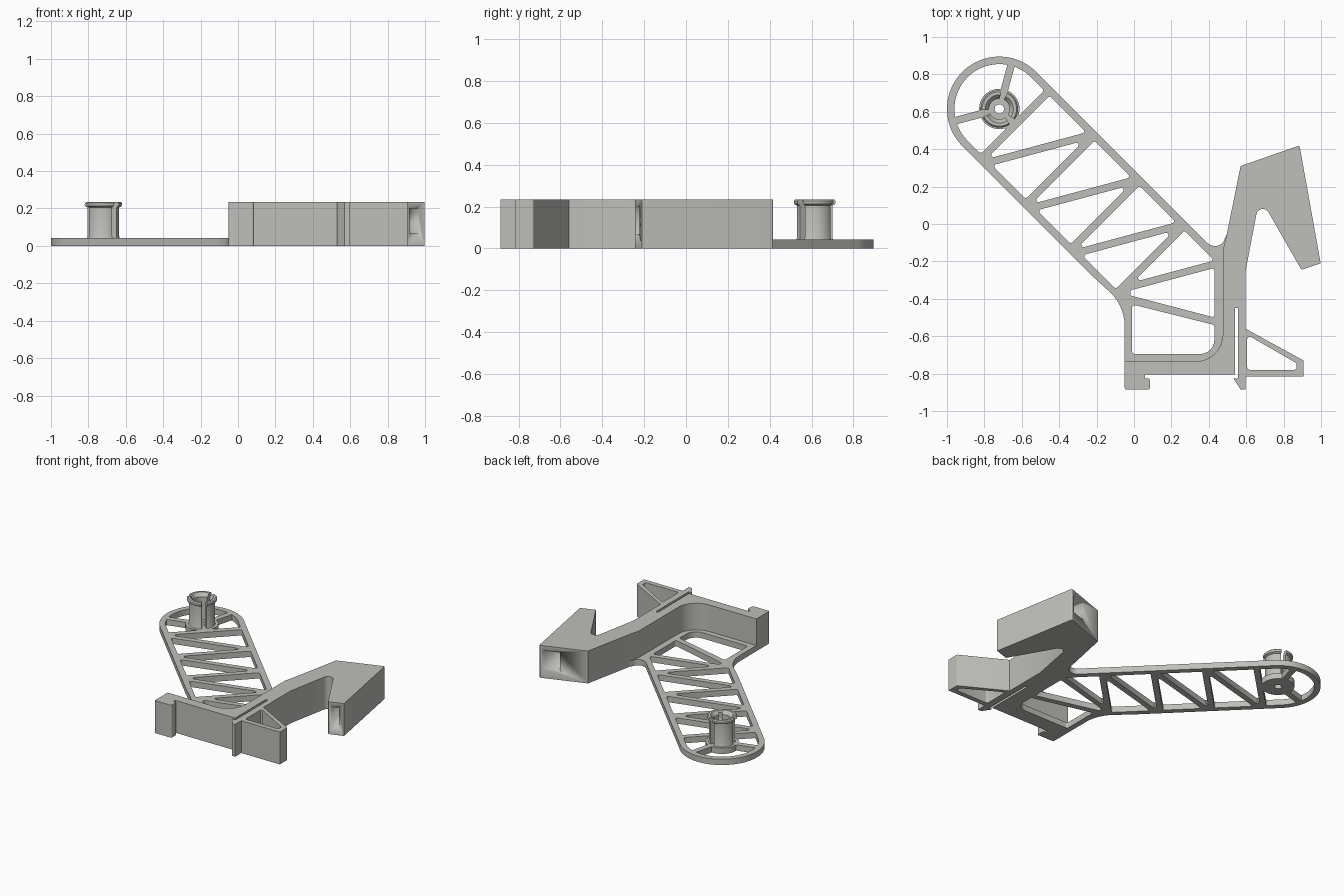
import bpy, bmesh, math
from mathutils import Vector

if "Cube" in bpy.data.objects:
    bpy.data.objects.remove(bpy.data.objects["Cube"])

grey = bpy.data.materials.new("light_grey")
grey.diffuse_color = (0.52, 0.52, 0.49, 1)
grey.use_nodes = True
grey.node_tree.nodes["Principled BSDF"].inputs["Base Color"].default_value = grey.diffuse_color
HUB = Vector((-0.72, 0.615))      # centre of the spool post
R = 0.28                          # arm half width
PLATE_H, FULL_H = 0.042, 0.235


def rounded(pts, default=0.0, steps=6):
    """Closed outline from (x, y[, radius]) corners, filleted."""
    out, n = [], len(pts)
    for i, p in enumerate(pts):
        r = p[2] if len(p) > 2 else default
        c = Vector(p[:2])
        a = Vector(pts[i - 1][:2]) - c
        b = Vector(pts[(i + 1) % n][:2]) - c
        ang = a.angle(b)
        if r <= 0 or ang > 3.1:
            out.append(c)
            continue
        d = min(r / math.tan(ang / 2), a.length * 0.49, b.length * 0.49)
        r = d * math.tan(ang / 2)
        mid = c + (a.normalized() + b.normalized()).normalized() * (r / math.sin(ang / 2))
        u, v = c + a.normalized() * d - mid, c + b.normalized() * d - mid
        sweep = math.pi - ang
        for k in range(steps + 1):
            t = k / steps
            out.append(mid + (u * math.sin((1 - t) * sweep) + v * math.sin(t * sweep)) / math.sin(sweep))
    return out


def finish(ob):
    bm = bmesh.new()
    bm.from_mesh(ob.data)
    bmesh.ops.remove_doubles(bm, verts=bm.verts, dist=1e-4)
    bmesh.ops.recalc_face_normals(bm, faces=bm.faces)
    bm.to_mesh(ob.data)
    bm.free()
    ob.data.materials.clear()
    ob.data.materials.append(grey)
    bpy.ops.object.select_all(action='DESELECT')
    ob.select_set(True)
    bpy.context.view_layer.objects.active = ob
    bpy.ops.object.shade_smooth_by_angle(angle=math.radians(30))


def extrude(name, loops, z0, z1):
    """Solid from an outer outline plus hole outlines."""
    cu = bpy.data.curves.new(name, 'CURVE')
    cu.dimensions, cu.fill_mode, cu.extrude = '2D', 'BOTH', (z1 - z0) / 2
    for loop in loops:
        sp = cu.splines.new('POLY')
        sp.points.add(len(loop) - 1)
        for pt, co in zip(sp.points, loop):
            pt.co = (co[0], co[1], 0, 1)
        sp.use_cyclic_u = True
    ob = bpy.data.objects.new(name, cu)
    ob.location.z = (z0 + z1) / 2
    bpy.context.collection.objects.link(ob)
    bpy.ops.object.select_all(action='DESELECT')
    ob.select_set(True)
    bpy.context.view_layer.objects.active = ob
    bpy.ops.object.convert(target='MESH')
    ob = bpy.context.view_layer.objects.active
    finish(ob)
    return ob


def arm(s, t):
    """Arm coordinates (along, across) to the ground plane."""
    q = math.sqrt(0.5)
    return HUB + Vector(((s + t) * q, (t - s) * q))


def polar(r, deg):
    a = math.radians(deg)
    return HUB + Vector((math.cos(a), math.sin(a))) * r


def arc(r, a0, a1, n=20):
    return [polar(r, a0 + (a1 - a0) * i / n) for i in range(n + 1)]


# Truss arm: outline with round end
outline = arc(R, 225, 45, 40)
outline += rounded([(0.30, -0.009), (0.41, -0.119, 0.06), (0.47, -0.115, 0.05), (0.497, -0.05),
                    (0.475, -0.14), (0.475, -0.735, 0.145), (-0.05, -0.735),
                    (-0.05, -0.436, 0.25), (-0.22, -0.281)], steps=10)

# Truss arm: repeated triangle openings
W, holes = 0.24, []
for k in range(3):
    o = 0.34 * k
    holes.append([arm(0.14 + o, W), arm(0.417 + o, W), arm(0.14 + o, -W)])
    holes.append([arm(0.44 + o, 0.20), arm(0.44 + o, -W), arm(0.186 + o, -W)])
holes.append([(0.27, -0.035), (0.43, -0.195), (-0.007, -0.312)])
holes.append([(-0.02, -0.355), (0.43, -0.235), (0.43, -0.50), (-0.02, -0.382)])
holes = [rounded([tuple(p) for p in h], 0.012, 4) for h in holes]
holes.append(rounded([(-0.01, -0.43, 0.015), (0.43, -0.54, 0.015), (0.43, -0.695, 0.1),
                      (-0.01, -0.695, 0.015)]))

# Round end: three openings between the spokes, and the axle hole
S, H = 0.02, 0.108


def spoke(r, deg, side):
    return polar(r, deg + side * math.degrees(math.asin(S / r)))


def opening(pts):
    return rounded([(p[0], p[1], 0.015) if i in (0, last) else tuple(p)
                    for last in [len(pts) - 1] for i, p in enumerate(pts)], 0, 4)


d0, d1 = math.degrees(math.asin(S / W)), math.degrees(math.asin(S / H))
holes.append(arc(W, 75 + d0, 195 - d0) + arc(H, 195 - d1, 75 + d1, 12))
holes.append(arc(W, 75 - d0, 45, 6) + rounded([tuple(arm(0, W)), (*arm(0.10, W), 0.015), tuple(arm(0.10, 0.05))])[1:]
             + arc(H, -15, 75 - d1, 10))
holes.append(arc(W, 195 + d0, 225, 6) + rounded([tuple(arm(0, -W)), (*arm(0.10, -W), 0.015), tuple(arm(0.10, -0.05))])[1:]
             + arc(H, 285, 195 + d1, 10))
holes.append(arc(0.025, 0, 345, 23))
extrude("truss_arm", [outline] + holes, 0, PLATE_H)

# Bracket: wall, hooks, snap clip and bent grip in one outline
bracket = rounded([
    (-0.05, -0.735), (-0.05, -0.885, 0.01), (0.085, -0.885, 0.01), (0.085, -0.825, 0.01),
    (0.06, -0.825), (0.06, -0.805), (0.54, -0.805), (0.54, -0.45), (0.557, -0.45),
    (0.557, -0.825), (0.53, -0.825), (0.57, -0.885), (0.597, -0.885), (0.597, -0.815),
    (0.907, -0.815), (0.907, -0.73, 0.01), (0.597, -0.56), (0.597, -0.25),
    (0.672, 0.145, 0.035), (0.895, -0.245, 0.01), (0.998, -0.21), (0.885, 0.42, 0.01),
    (0.57, 0.31), (0.495, -0.06, 0.1), (0.475, -0.14), (0.475, -0.735, 0.145)], steps=8)
clip_hole = rounded([(0.605, -0.592), (0.605, -0.78), (0.87, -0.78), (0.87, -0.745)], 0.015, 4)
body = extrude("bracket", [bracket, clip_hole], 0, FULL_H)

# Tapered channel through the grip
cutter = extrude("channel_cutter", [[Vector(p) for p in (
    (0.928, -0.28), (0.972, -0.27), (0.854, 0.45), (0.735, 0.43))]], 0.07, 0.20)
cutter.hide_render = True
cutter.hide_set(True)
cut = body.modifiers.new("channel", 'BOOLEAN')
cut.operation, cut.solver, cut.object = 'DIFFERENCE', 'EXACT', cutter

# Spool post: three lipped snap segments
profile = [(0.055, PLATE_H - 0.005), (0.09, PLATE_H - 0.005), (0.085, 0.05), (0.085, 0.205),
           (0.097, 0.212), (0.1, 0.219), (0.099, 0.228), (0.092, FULL_H), (0.075, FULL_H),
           (0.055, 0.21)]
bm = bmesh.new()
for start in (75, 195, 315):
    rings = []
    for i in range(15):
        a = start + 11 + 98 * i / 14
        rings.append([bm.verts.new((*polar(r, a), z)) for r, z in profile])
    n = len(profile)
    for a, b in zip(rings, rings[1:]):
        for j in range(n):
            bm.faces.new((a[j], a[(j + 1) % n], b[(j + 1) % n], b[j]))
    bm.faces.new(rings[0])
    bm.faces.new(rings[-1])
me = bpy.data.meshes.new("spool_post")
bm.to_mesh(me)
bm.free()
post = bpy.data.objects.new("spool_post", me)
bpy.context.collection.objects.link(post)
finish(post)
